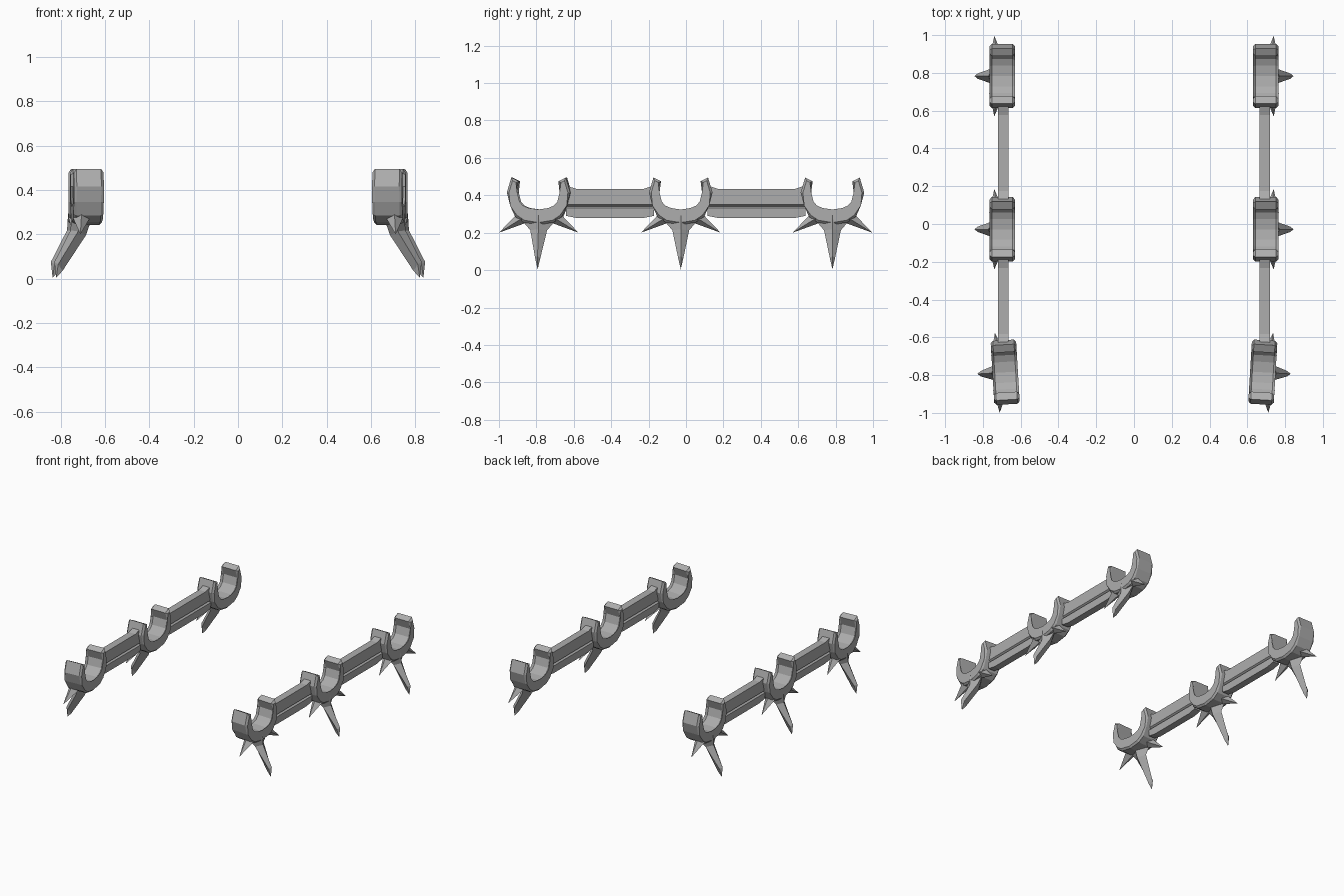
import bpy
import bmesh
import math
from mathutils import Matrix, Vector

if "Cube" in bpy.data.objects:
    bpy.data.objects.remove(bpy.data.objects["Cube"])

stone = bpy.data.materials.new("grey_metal")
stone.diffuse_color = (0.42, 0.42, 0.42, 1)
stone.use_nodes = True
stone.node_tree.nodes["Principled BSDF"].inputs["Base Color"].default_value = stone.diffuse_color


def finish(bm, name, matrix, side):
    """Place a part on the right, or mirror it to the left, with flat faces."""
    bm.transform(Matrix.Scale(side, 4, Vector((1, 0, 0))) @ matrix)
    bmesh.ops.recalc_face_normals(bm, faces=bm.faces)
    mesh = bpy.data.meshes.new(name)
    bm.to_mesh(mesh)
    bm.free()
    mesh.materials.append(stone)
    obj = bpy.data.objects.new(name, mesh)
    bpy.context.collection.objects.link(obj)
    return obj


def loft(rings, tip=None):
    """Skin equal-sized rings, closing the start and the end or tip."""
    bm = bmesh.new()
    loops = [[bm.verts.new(p) for p in ring] for ring in rings]
    n = len(rings[0])
    for a, b in zip(loops, loops[1:]):
        for i in range(n):
            bm.faces.new((a[i], a[(i + 1) % n], b[(i + 1) % n], b[i]))
    bm.faces.new(loops[0])
    if tip:
        t = bm.verts.new(tip)
        for i in range(n):
            bm.faces.new((loops[-1][i], loops[-1][(i + 1) % n], t))
    else:
        bm.faces.new(loops[-1])
    return bm


# Half of the cradle outline (y, z): inner curve up, then outer edge down
INNER = [(0, 0.312), (0.055, 0.32), (0.09, 0.335), (0.112, 0.36), (0.126, 0.415), (0.106, 0.475)]
OUTER = [(0.146, 0.495), (0.17, 0.415), (0.152, 0.345), (0.125, 0.285), (0.08, 0.255), (0, 0.242)]
HALF_W = 0.0675


def cradle():
    half = INNER + OUTER
    outline = half + [(-y, z) for y, z in reversed(half[1:-1])]
    bm = loft([[(x, y, z) for y, z in outline] for x in (-HALF_W, HALF_W)])
    # chamfer the rims, leaving the edges along the width crisp
    rims = [e for e in bm.edges
            if abs(e.verts[0].co.x - e.verts[1].co.x) < 1e-4]
    bmesh.ops.bevel(bm, geom=rims, offset=0.012, segments=1,
                    affect='EDGES', clamp_overlap=True)
    return bm


def side_spike(s):
    ring = [(0.03, 0.112 * s, 0.305), (0.069, 0.09 * s, 0.276),
            (0.03, 0.07 * s, 0.252), (-0.01, 0.09 * s, 0.276)]
    return loft([ring], (0.042, 0.213 * s, 0.2))


def leg():
    # each ring: outer ridge, side, inner ridge, side
    rings = []
    for out, side_pt, inn in (
        ((0.069, 0.295), (0.035, 0.092, 0.268), (-0.02, 0.265)),
        ((0.074, 0.218), (0.042, 0.045, 0.213), (0.004, 0.196)),
        ((0.147, 0.075), (0.130, 0.014, 0.065), (0.110, 0.035)),
    ):
        x, y, z = side_pt
        rings.append([(out[0], 0, out[1]), (x, y, z),
                      (inn[0], 0, inn[1]), (x, -y, z)])
    return loft(rings, (0.139, 0, 0.004))


def rail(y0, y1):
    # half profile (x, z) with a groove along the side, flared at both ends
    rings = []
    for y, top, low in ((y0, 0.452, 0.29), (y0 + 0.06, 0.433, 0.278),
                        (y1 - 0.06, 0.433, 0.278), (y1, 0.452, 0.29)):
        half = [(0.027, top), (0.027, 0.35), (0.014, 0.341),
                (0.027, 0.332), (0.025, low)]
        prof = half + [(-x, z) for x, z in reversed(half)]
        rings.append([(x, y, z) for x, z in prof])
    return loft(rings)


# bracket placement: name, x, y, turn in degrees
BRACKETS = (("front", 0.682, -0.785, -3.4),
            ("middle", 0.6975, -0.028, 0),
            ("back", 0.6975, 0.783, 0))

for side, label in ((1, "right"), (-1, "left")):
    for pos, x, y, turn in BRACKETS:
        m = Matrix.Translation((x, y, 0)) @ Matrix.Rotation(math.radians(turn), 4, 'Z')
        tag = f"{pos}_{label}"
        finish(cradle(), f"cradle_{tag}", m, side)
        finish(leg(), f"leg_spike_{tag}", m, side)
        for s, end in ((1, "rear"), (-1, "fore")):
            finish(side_spike(s), f"{end}_spike_{tag}", m, side)
    # rails joining neighbouring brackets
    for pos, y0, y1 in (("front", -0.642, -0.172), ("back", 0.115, 0.638)):
        finish(rail(y0, y1), f"rail_{pos}_{label}",
               Matrix.Translation((0.6925, 0, 0)), side)
